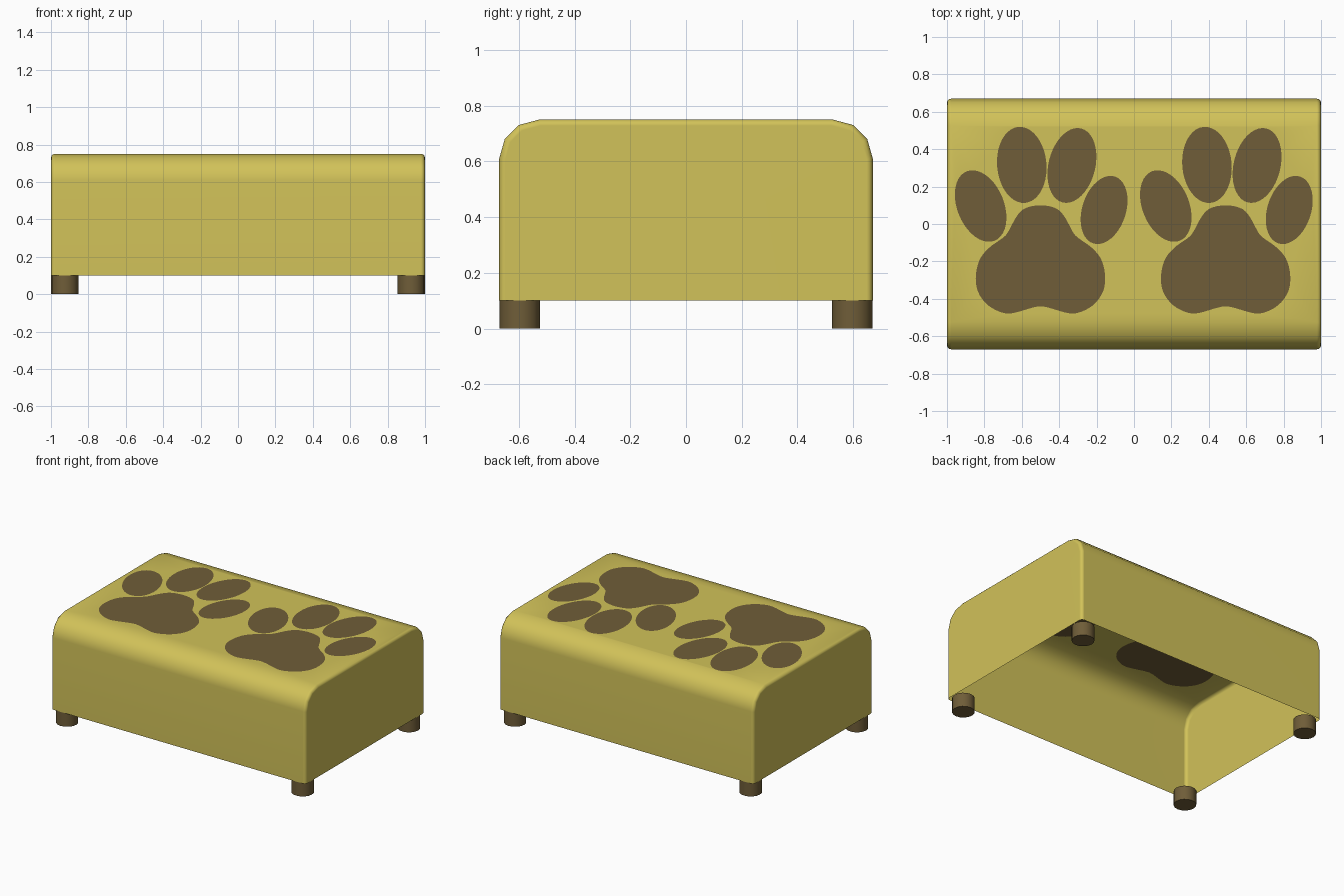
import bpy
import bmesh
from math import sin, cos, pi, radians
from mathutils import Vector
from mathutils.geometry import delaunay_2d_cdt

cube = bpy.data.objects.get("Cube")
if cube:
    bpy.data.objects.remove(cube, do_unlink=True)


def material(name, rgb):
    mat = bpy.data.materials.new(name)
    mat.use_nodes = True
    mat.diffuse_color = (*rgb, 1)
    bsdf = mat.node_tree.nodes["Principled BSDF"]
    bsdf.inputs["Base Color"].default_value = (*rgb, 1)
    bsdf.inputs["Roughness"].default_value = 0.7
    return mat


yellow = material("mustard yellow", (0.64, 0.54, 0.10))
brown = material("dark brown", (0.16, 0.11, 0.04))

HEIGHT, BASE, HALF_LENGTH = 0.75, 0.10, 1.0


def finish(bm, name, mats):
    mesh = bpy.data.meshes.new(name)
    bm.to_mesh(mesh)
    bm.free()
    for mat in mats:
        mesh.materials.append(mat)
    obj = bpy.data.objects.new(name, mesh)
    bpy.context.collection.objects.link(obj)
    bpy.ops.object.select_all(action='DESELECT')
    obj.select_set(True)
    bpy.context.view_layer.objects.active = obj
    bpy.ops.object.shade_smooth_by_angle(angle=radians(40))
    return obj


def smooth_loop(pts, rounds=2):
    """Round a closed outline while keeping its points."""
    for _ in range(rounds):
        n = len(pts)
        out = []
        for i, p in enumerate(pts):
            q = pts[(i + 1) % n]
            out += [p, ((p + q) * 9 - pts[i - 1] - pts[(i + 2) % n]) / 16]
        pts = out
    return pts


def toe(x, y, long, short, lean, count=40):
    """Oval whose top leans to +x by the given degrees."""
    s, c = sin(radians(lean)), cos(radians(lean))
    loop = []
    for i in range(count):
        a = 2 * pi * i / count
        u, v = short * cos(a), long * sin(a)
        loop.append(Vector((x + u * c + v * s, y - u * s + v * c)))
    return loop


# Paw print outlines: one pad and four toes
half_pad = [(0, 0.10), (0.09, 0.08), (0.14, 0.02), (0.185, -0.06), (0.26, -0.115),
            (0.32, -0.18), (0.345, -0.27), (0.335, -0.36), (0.28, -0.435),
            (0.20, -0.475), (0.14, -0.475), (0.07, -0.455), (0, -0.44)]
pad = [Vector(p) for p in half_pad] + [Vector((-x, y)) for x, y in half_pad[-2:0:-1]]
paw = [smooth_loop(pad[::-1]),
       toe(-0.32, 0.096, 0.20, 0.125, -22),
       toe(-0.10, 0.316, 0.204, 0.132, -5),
       toe(0.168, 0.313, 0.204, 0.125, 14),
       toe(0.34, 0.075, 0.188, 0.117, 18)]

# Body: arched sheet, open underneath, with softened end edges
side = [(0.67, BASE), (0.67, 0.61), (0.65, 0.68), (0.60, 0.73), (0.525, HEIGHT)]
profile = side + [(-y, z) for y, z in reversed(side)]
bm = bmesh.new()
rings = [[bm.verts.new((x, y, z)) for y, z in profile] for x in (-HALF_LENGTH, HALF_LENGTH)]
for i in range(len(profile) - 1):
    bm.faces.new((rings[0][i], rings[1][i], rings[1][i + 1], rings[0][i + 1]))
for ring in rings:
    bm.faces.new(ring)
bmesh.ops.recalc_face_normals(bm, faces=bm.faces)
end_edges = [e for e in bm.edges if len(e.link_faces) == 2
             and abs(e.verts[0].co.x - e.verts[1].co.x) < 0.001]
bmesh.ops.bevel(bm, geom=end_edges, offset=0.022, segments=3, profile=0.5, affect='EDGES')

# Flat top: recut so that the paw prints are faces of the sheet
bm.normal_update()
top = max((f for f in bm.faces if f.normal.z > 0.99), key=lambda f: f.calc_area())
loops = [[v.co.xy for v in top.verts]]
for centre in (-0.50, 0.49):
    loops += [[p + Vector((centre, 0)) for p in loop] for loop in paw]
bmesh.ops.delete(bm, geom=[top], context='FACES_ONLY')
points, outlines = [], []
for loop in loops:
    outlines.append(list(range(len(points), len(points) + len(loop))))
    points += loop
cut_points, _, cut_faces, _, _, sources = delaunay_2d_cdt(points, [], outlines, 1, 1e-5)
cut_verts = [bm.verts.new((p.x, p.y, HEIGHT)) for p in cut_points]
for indices, source in zip(cut_faces, sources):
    face = bm.faces.new([cut_verts[i] for i in indices])
    face.material_index = 1 if any(s > 0 for s in source) else 0
bmesh.ops.remove_doubles(bm, verts=bm.verts, dist=0.0001)
bmesh.ops.recalc_face_normals(bm, faces=bm.faces)
body = finish(bm, "body", [yellow, brown])
weighted = body.modifiers.new("even shading", 'WEIGHTED_NORMAL')
weighted.keep_sharp = True

# Feet: four short round pegs
for x, x_name in ((-1, "right"), (1, "left")):
    for y, y_name in ((-1, "front"), (1, "back")):
        bm = bmesh.new()
        bmesh.ops.create_cone(bm, cap_ends=True, segments=16, radius1=0.073,
                              radius2=0.073, depth=BASE)
        bmesh.ops.translate(bm, verts=bm.verts, vec=(x * 0.926, y * 0.596, BASE / 2))
        finish(bm, f"{y_name}_{x_name}_foot", [brown])
